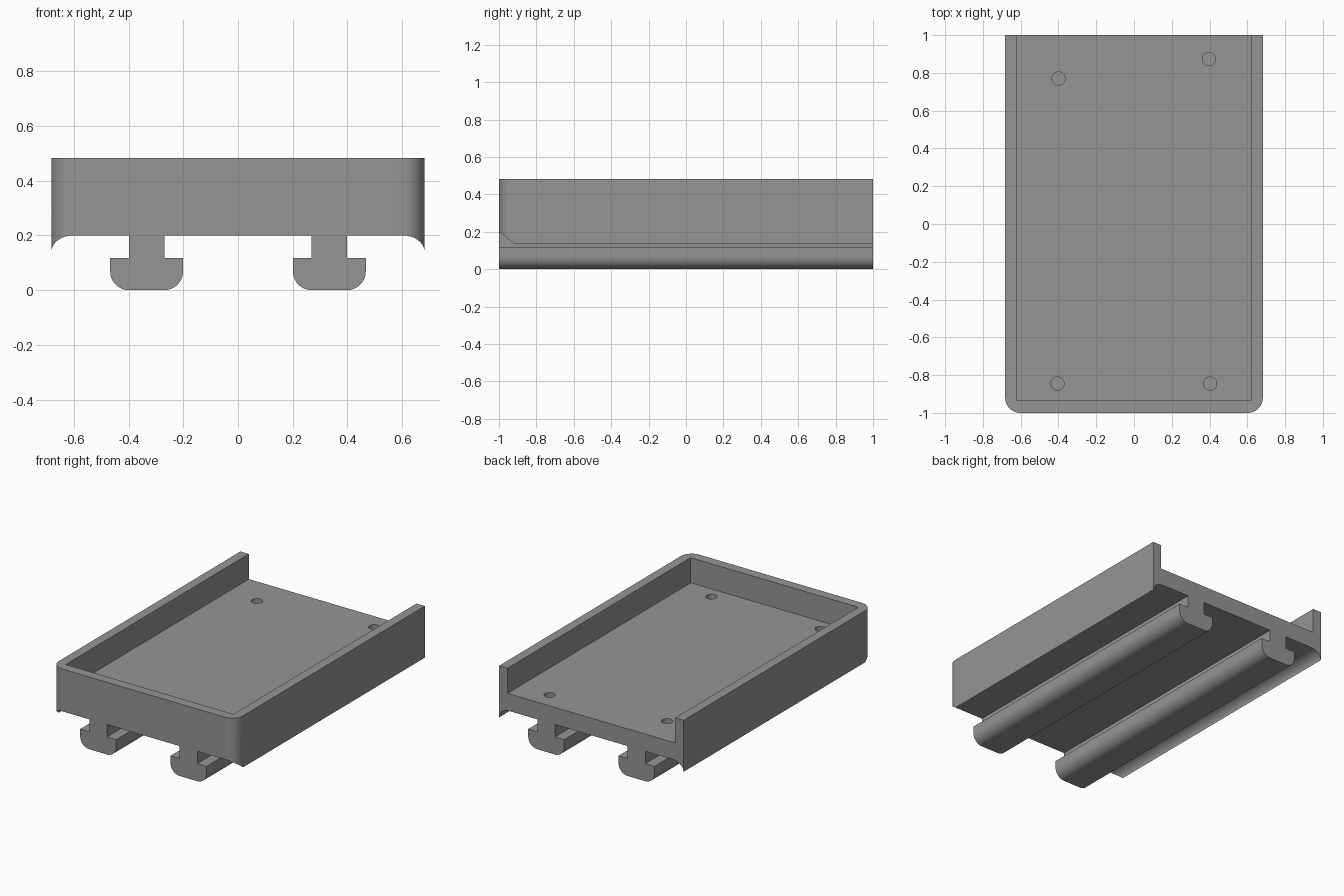
import bpy, bmesh, math
from mathutils import Vector

if "Cube" in bpy.data.objects:
    bpy.data.objects.remove(bpy.data.objects["Cube"])

gray = bpy.data.materials.new("plain_gray")
gray.diffuse_color = (0.30, 0.30, 0.30, 1)
gray.use_nodes = True
gray.node_tree.nodes["Principled BSDF"].inputs["Base Color"].default_value = gray.diffuse_color


def arc(cx, cz, rx, rz, a0, a1, n=12):
    """Points along an elliptical arc, angles in degrees."""
    return [(cx + rx * math.cos(math.radians(a0 + (a1 - a0) * i / n)),
             cz + rz * math.sin(math.radians(a0 + (a1 - a0) * i / n)))
            for i in range(n + 1)]


def prism(name, pts, lo, hi, axis):
    """Extrude a 2D outline along y (outline in xz) or z (outline in xy)."""
    bm = bmesh.new()
    place = (lambda p: (p[0], lo, p[1])) if axis == "y" else (lambda p: (p[0], p[1], lo))
    face = bm.faces.new([bm.verts.new(place(p)) for p in pts])
    new = bmesh.ops.extrude_face_region(bm, geom=[face])["geom"]
    step = Vector((0, hi - lo, 0)) if axis == "y" else Vector((0, 0, hi - lo))
    bmesh.ops.translate(bm, verts=[v for v in new if isinstance(v, bmesh.types.BMVert)], vec=step)
    bmesh.ops.recalc_face_normals(bm, faces=bm.faces)
    me = bpy.data.meshes.new(name)
    bm.to_mesh(me)
    bm.free()
    me.materials.append(gray)
    ob = bpy.data.objects.new(name, me)
    bpy.context.collection.objects.link(ob)
    return ob


def activate(ob):
    bpy.ops.object.select_all(action="DESELECT")
    ob.select_set(True)
    bpy.context.view_layer.objects.active = ob


def cut(ob, tool, operation="DIFFERENCE"):
    """Apply a boolean and remove the cutter."""
    mod = ob.modifiers.new("cut", "BOOLEAN")
    mod.operation, mod.solver, mod.object = operation, "EXACT", tool
    activate(ob)
    bpy.ops.object.modifier_apply(modifier=mod.name)
    bpy.data.objects.remove(tool)


def smooth(ob):
    activate(ob)
    bpy.ops.object.shade_smooth_by_angle(angle=math.radians(30))


W, TOP, UNDER, FLOOR, R, LIP = 0.682, 0.483, 0.2, 0.315, 0.08, 0.062

# Tray block with thin curved lips hanging below both sides
lip = arc(W - R, UNDER - LIP, R, LIP, 0, 90)
profile = [(W, TOP)] + lip + [(-x, z) for x, z in reversed(lip)] + [(-W, TOP)]
tray = prism("tray", profile, -1, 1, "y")

# Rounded front corners
plan = ([(-W - 0.1, 1.1)] + [(-W - 0.1, 0.9), (-W, 0.9)]
        + arc(-W + R, -1 + R, R, R, 180, 270) + arc(W - R, -1 + R, R, R, 270, 360)
        + [(W, 0.9), (W + 0.1, 0.9), (W + 0.1, 1.1)])
cut(tray, prism("outline_cutter", plan, -0.1, 0.7, "z"), "INTERSECT")

# Pocket, open at the back
pocket = [(-0.62, -0.935), (0.62, -0.935), (0.62, 1.2), (-0.62, 1.2)]
cut(tray, prism("pocket_cutter", pocket, FLOOR, 0.7, "z"))

# Blind screw holes in the floor
for x, y in [(-0.4, 0.77), (0.397, 0.873), (-0.405, -0.845), (0.403, -0.845)]:
    ring = arc(x, y, 0.035, 0.035, 0, 360, 24)[:-1]
    cut(tray, prism("hole_cutter", ring, FLOOR - 0.08, FLOOR + 0.1, "z"))
smooth(tray)

# Two T-shaped slide rails underneath
for side, cx in (("left", -0.334), ("right", 0.334)):
    half, stem, r, shoulder = 0.133, 0.065, 0.068, 0.117
    right = [(stem, UNDER), (stem, shoulder), (half, shoulder)] + arc(half - r, r, r, r, 0, -90)
    pts = [(cx + x, z) for x, z in right] + [(cx - x, z) for x, z in reversed(right)]
    smooth(prism(side + "_slide_rail", pts, -1, 1, "y"))
